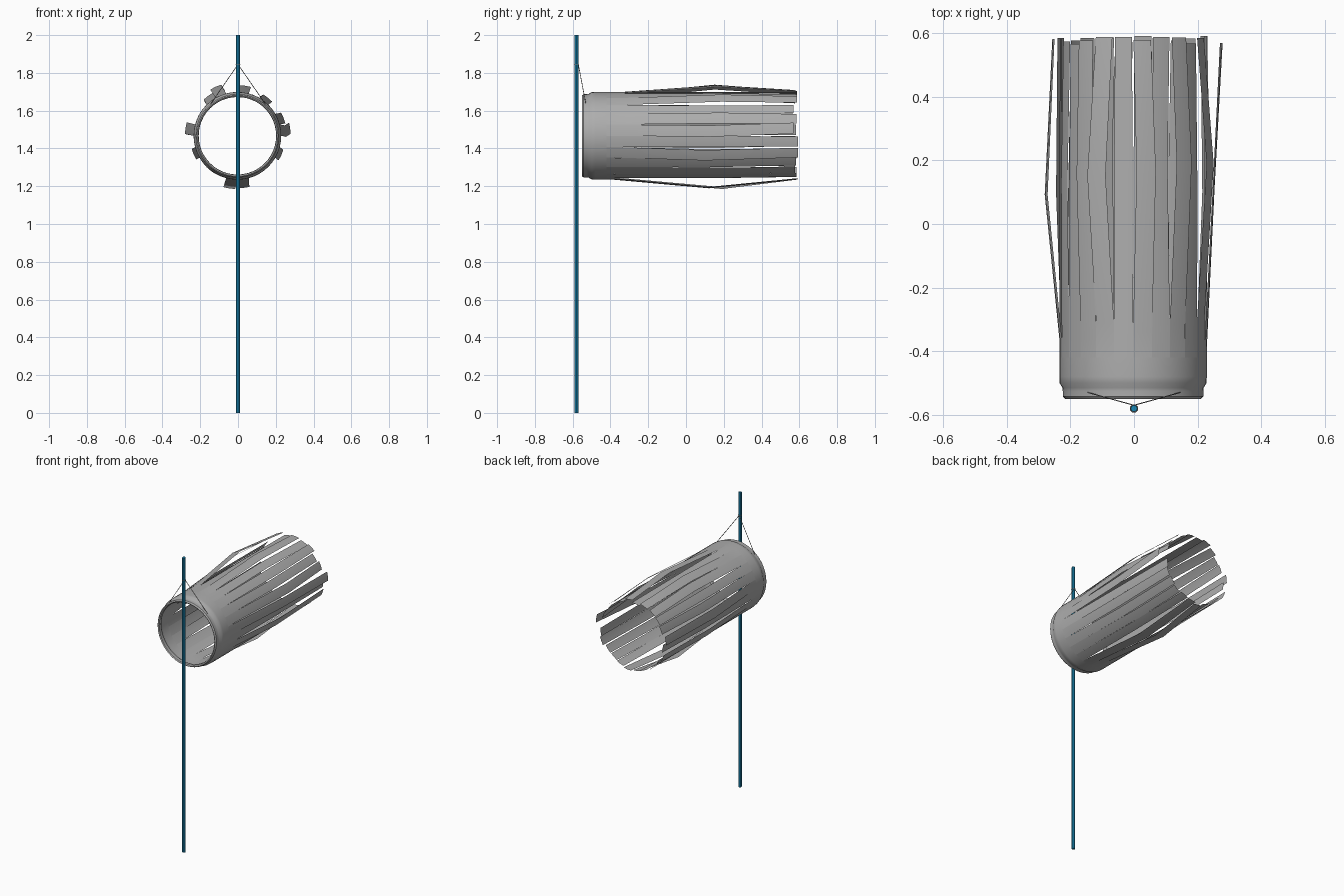
import bpy
import bmesh
import math
import random
from mathutils import Vector

random.seed(4)
cube = bpy.data.objects.get("Cube")
if cube:
    bpy.data.objects.remove(cube, do_unlink=True)

CX, CZ, RADIUS = -0.003, 1.467, 0.232
STRIPS = 24
POLE_Y = -0.58


def material(name, rgb):
    mat = bpy.data.materials.new(name)
    mat.use_nodes = True
    mat.diffuse_color = (*rgb, 1)
    mat.node_tree.nodes["Principled BSDF"].inputs["Base Color"].default_value = (*rgb, 1)
    return mat


fabric = material("grey fabric", (0.42, 0.42, 0.42))
paint = material("blue paint", (0.01, 0.25, 0.47))
cord = material("dark cord", (0.2, 0.2, 0.2))


def finish(name, bm, mat, angle=40):
    mesh = bpy.data.meshes.new(name)
    bm.to_mesh(mesh)
    bm.free()
    obj = bpy.data.objects.new(name, mesh)
    bpy.context.collection.objects.link(obj)
    mesh.materials.append(mat)
    bpy.ops.object.select_all(action="DESELECT")
    obj.select_set(True)
    bpy.context.view_layer.objects.active = obj
    bpy.ops.object.shade_smooth_by_angle(angle=math.radians(angle))
    return obj


def polar(angle, radius, y):
    return Vector((CX + radius * math.cos(angle), y, CZ + radius * math.sin(angle)))


def skin(bm, rows, closed=False):
    """Bridge consecutive rows of points with quads."""
    rows = [[bm.verts.new(p) for p in row] for row in rows]
    for a, b in zip(rows, rows[1:]):
        n = len(a)
        for i in range(n if closed else n - 1):
            j = (i + 1) % n
            bm.faces.new((a[i], a[j], b[j], b[i]))


def rod(name, start, end, radius, sides, mat):
    start, end = Vector(start), Vector(end)
    bm = bmesh.new()
    bmesh.ops.create_cone(bm, cap_ends=True, segments=sides, radius1=radius,
                          radius2=radius, depth=(end - start).length)
    obj = finish(name, bm, mat, 20)
    obj.location = (start + end) / 2
    obj.rotation_euler = (end - start).to_track_quat("Z", "Y").to_euler()
    return obj


# Pole
rod("pole", (0, POLE_Y, 0), (0, POLE_Y, 2), 0.0105, 8, paint)

# Hooped mouth and uncut front of the sock
profile = [(-0.515, 0.212), (-0.53, 0.205), (-0.545, 0.207), (-0.55, 0.214),
           (-0.542, 0.221), (-0.525, 0.221), (-0.515, 0.222), (-0.5, 0.231),
           (-0.48, RADIUS), (-0.42, RADIUS)]
bm = bmesh.new()
sides = STRIPS * 2
skin(bm, [[polar(math.tau * i / sides, r, y) for i in range(sides)]
          for y, r in profile], closed=True)
finish("sock_mouth", bm, fabric)

# Slit tail strips: outward lift at the middle and end of the loose ones
lift = {0: (0.025, 0.05), 1: (0.03, 0.0), 3: (0.026, 0.01), 5: (0.036, 0.01),
        7: (0.052, 0.014), 8: (0.03, 0.01), 11: (0.046, 0.022),
        13: (0.02, 0.015), 17: (0.05, 0.002), 18: (0.046, 0.0),
        22: (0.022, 0.01)}
step = math.tau / STRIPS
for k in range(STRIPS):
    mid_lift, end_lift = lift.get(k, (0.0, random.uniform(-0.006, 0.004)))
    slit = random.uniform(-0.4, -0.3)
    mid = random.uniform(0.06, 0.22)
    end = random.uniform(0.565, 0.592)
    sway = random.uniform(-0.15, 0.15)
    # station: y, lift, width share, sideways sway
    stations = [(-0.42, 0, 1, 0), (slit, 0, 1, 0),
                (mid, mid_lift, 0.95 - 2 * mid_lift, sway),
                (end, end_lift, 0.9 - 2 * end_lift, -sway * 0.4)]
    bm = bmesh.new()
    skin(bm, [[polar((k + 0.5 + shift + side * width / 2) * step, RADIUS + out, y)
               for side in (-1, 0, 1)]
              for y, out, width, shift in stations])
    finish("tail_strip_%02d" % (k + 1), bm, fabric, 30)

# Two suspension cords and the loop tying them to the pole
for name, sign in (("left_cord", 1), ("right_cord", -1)):
    rod(name, (sign * 0.145, -0.53, 1.635), (0, POLE_Y + 0.01, 1.845), 0.0018, 6, cord)
bpy.ops.mesh.primitive_torus_add(major_segments=16, minor_segments=6,
                                 major_radius=0.0115, minor_radius=0.0018,
                                 location=(0, POLE_Y, 1.845))
loop = bpy.context.object
loop.name = "cord_loop"
loop.data.materials.append(cord)
bpy.ops.object.shade_smooth_by_angle()
